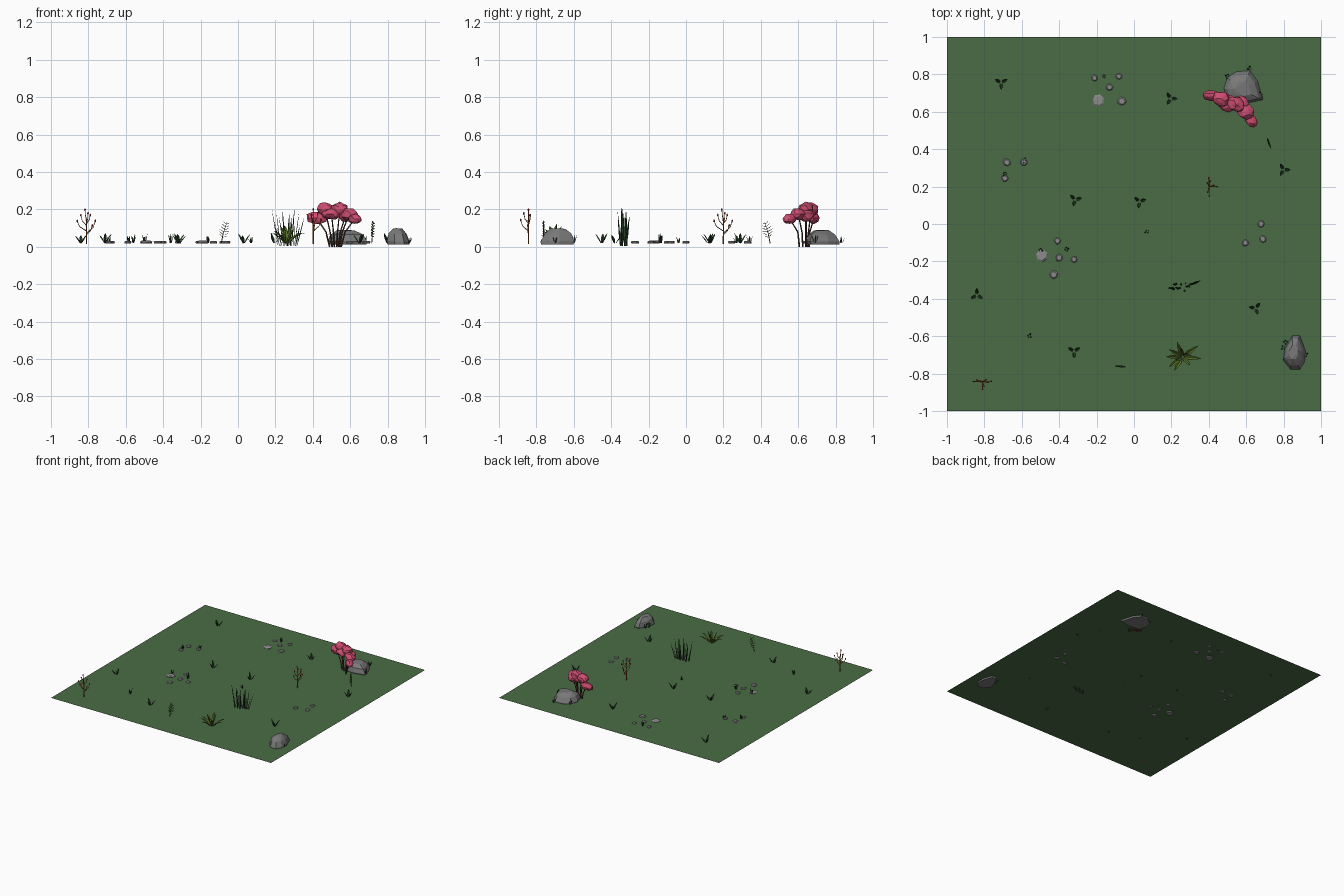
import bpy, bmesh, math, random
from mathutils import Vector, Matrix

if "Cube" in bpy.data.objects:
    bpy.data.objects.remove(bpy.data.objects["Cube"])

random.seed(4)
G = 0.024                      # ground height
Z = Vector((0, 0, 1))


def material(name, r, g, b):
    m = bpy.data.materials.new(name)
    m.diffuse_color = (r, g, b, 1)
    m.use_nodes = True
    m.node_tree.nodes["Principled BSDF"].inputs["Base Color"].default_value = m.diffuse_color
    return m


GROUND = material("meadow green", 0.069, 0.152, 0.060)
GRASS = material("dark grass green", 0.024, 0.060, 0.024)
LEAF = material("olive leaf", 0.095, 0.170, 0.022)
FERN = material("fern green", 0.050, 0.130, 0.030)
ROCK = material("boulder grey", 0.190, 0.190, 0.190)
PEBBLE = material("pebble grey", 0.260, 0.260, 0.260)
PINK = material("blossom pink", 0.620, 0.075, 0.165)
BARK = material("bush bark", 0.085, 0.035, 0.028)
TWIG = material("orange twig", 0.380, 0.120, 0.025)
BERRY = material("berry red", 0.420, 0.030, 0.018)


def finish(name, bm, mat):
    me = bpy.data.meshes.new(name)
    bm.to_mesh(me)
    bm.free()
    me.materials.append(mat)
    ob = bpy.data.objects.new(name, me)
    bpy.context.collection.objects.link(ob)
    return ob


def blade(bm, base, tip, w, sag=0.0):
    """Creased pointed leaf from base to tip, bowed upwards by sag."""
    base, tip = Vector(base), Vector(tip)
    d = tip - base
    side = d.cross(Z)
    side = side.normalized() if side.length > 1e-5 else Vector((1, 0, 0))
    fold = side.cross(d).normalized() * w * 0.25
    rows = []
    for t, k in ((0, 0.5), (0.35, 1), (0.7, 0.75)):
        p = base.lerp(tip, t) + Z * sag * 4 * t * (1 - t)
        rows.append([bm.verts.new(p - side * w * k / 2),
                     bm.verts.new(p - fold * k),
                     bm.verts.new(p + side * w * k / 2)])
    end = bm.verts.new(tip)
    for a, b in zip(rows, rows[1:]):
        for i in (0, 1):
            bm.faces.new((a[i], a[i + 1], b[i + 1], b[i]))
    for i in (0, 1):
        bm.faces.new((rows[-1][i], rows[-1][i + 1], end))


def rod(bm, a, b, r1, r2, n=5):
    a, b = Vector(a), Vector(b)
    mat = Matrix.Translation((a + b) / 2) @ (b - a).to_track_quat('Z', 'Y').to_matrix().to_4x4()
    bmesh.ops.create_cone(bm, cap_ends=True, segments=n, radius1=r1, radius2=r2,
                          depth=(b - a).length, matrix=mat)


def rock(bm, outline, levels, shift=(0, 0), jitter=0.0):
    """Convex faceted stone: the outline scaled at each (height, scale) level."""
    cx = sum(p[0] for p in outline) / len(outline)
    cy = sum(p[1] for p in outline) / len(outline)
    top = levels[-1][0]
    vs = []
    for z, s in levels:
        k = z / top
        for x, y in outline:
            vs.append(bm.verts.new((cx + (x - cx) * s + shift[0] * k,
                                    cy + (y - cy) * s + shift[1] * k,
                                    z + random.uniform(-jitter, jitter) * k)))
    res = bmesh.ops.convex_hull(bm, input=vs)
    junk = {v for v in res["geom_interior"] + res["geom_unused"]
            if isinstance(v, bmesh.types.BMVert)}
    bmesh.ops.delete(bm, geom=list(junk), context='VERTS')


# Ground sheet
bm = bmesh.new()
bmesh.ops.create_grid(bm, x_segments=1, y_segments=1, size=1,
                      matrix=Matrix.Translation((0, 0, G)))
finish("ground", bm, GROUND)

# Boulders
bm = bmesh.new()
rock(bm, [(.48, .73), (.50, .79), (.55, .82), (.62, .825), (.66, .77), (.69, .67), (.60, .65), (.50, .66)],
     [(0.012, .96), (0.03, 1), (0.065, .82), (0.088, .45)], (0, -0.015), 0.004)
finish("back_boulder", bm, ROCK)
bm = bmesh.new()
rock(bm, [(.85, -.60), (.89, -.60), (.92, -.68), (.915, -.74), (.89, -.78), (.84, -.78), (.80, -.73), (.81, -.67)],
     [(0.012, .97), (0.03, 1), (0.07, .80), (0.097, .42)], (-0.01, 0.01), 0.005)
finish("front_boulder", bm, ROCK)

# Flat pebbles: x, y, radius
bm = bmesh.new()
for x, y, r in ((-.21, .78, .019), (-.08, .79, .019), (-.13, .73, .02), (-.19, .66, .034), (-.065, .655, .024),
                (-.68, .33, .022), (-.59, .33, .021), (-.69, .245, .02), (.68, 0, .019), (.69, -.08, .02),
                (.595, -.1, .02), (-.41, -.09, .02), (-.49, -.17, .034), (-.40, -.18, .02),
                (-.32, -.19, .018), (-.43, -.27, .023)):
    a0 = random.random() * 6
    ring = []
    for i in range(7):
        a, q = a0 + i * math.tau / 7, r * random.uniform(.85, 1.08)
        ring.append((x + q * math.cos(a), y + q * math.sin(a)))
    rock(bm, ring, [(0.018, .9), (0.027, 1), (0.031 + r * 0.06, .7)])
finish("pebbles", bm, PEBBLE)

# Three-bladed grass tufts: x, y, turn
bm = bmesh.new()
for x, y, turn in ((-.71, .755, 30), (.195, .67, 0), (.80, .29, 0), (-.315, .13, 15), (.03, .12, 20),
                   (-.84, -.38, 90), (-.32, -.68, 30), (.65, -.45, 50)):
    for k in range(3):
        a = math.radians(turn + 120 * k)
        c, s = math.cos(a), math.sin(a)
        blade(bm, (x + .004 * c, y + .004 * s, G - .004),
              (x + .038 * c, y + .038 * s, G + random.uniform(.035, .05)), .017, .004)
finish("grass_tufts", bm, GRASS)

# Small upright sprouts beside stones and in the open: x, y, height
bm = bmesh.new()
for x, y, h in ((-.16, .79, .045), (-.69, .27, .04), (-.585, .34, .045), (-.50, -.14, .055), (-.36, -.135, .05),
                (.07, -.04, .035), (-.56, -.60, .045), (.81, -.63, .05), (.80, -.66, .04), (.915, -.70, .03),
                (.50, .79, .045), (.62, .83, .035), (.68, .69, .04)):
    a0 = random.random() * 6
    for k in range(4):
        a = a0 + k * 1.6
        q = random.uniform(.006, .02)
        blade(bm, (x + .004 * math.cos(a), y + .004 * math.sin(a), G - .004),
              (x + q * math.cos(a), y + q * math.sin(a), G + h * random.uniform(.6, 1)), .008)
finish("grass_sprouts", bm, GRASS)

# Clump of tall reeds
bm = bmesh.new()
for i in range(15):
    t = i / 14 * 2 - 1
    x, y = .265 + .05 * t, -.33 + random.uniform(-.025, .025)
    h = (.185, .11, .165, .09, .14)[i % 5]
    blade(bm, (x, y, 0.005), (x + .035 * t + random.uniform(-.012, .012),
                              y + random.uniform(-.02, .02), G + h), .012)
finish("tall_reeds", bm, GRASS)

# Broad-leaved rosette: leaf tip positions
bm = bmesh.new()
for x, y, h in ((.17, -.71, .05), (.185, -.67, .06), (.23, -.63, .05), (.25, -.66, .09), (.345, -.65, .05),
                (.36, -.72, .05), (.30, -.755, .07), (.215, -.785, .04), (.185, -.765, .06),
                (.29, -.69, .10), (.225, -.73, .09)):
    d = (Vector((x, y, 0)) - Vector((.26, -.71, 0))) * .08
    blade(bm, (.26 + d.x, -.71 + d.y, G - .005), (x, y, G + h), .022, .016)
finish("broad_leaf_plant", bm, LEAF)

# Ferns: stalk with paired leaflets in one upright plane
bm = bmesh.new()
for x, y, turn in ((-.09, -.76, -5), (.715, .45, -70)):
    a = math.radians(turn)

    def at(u, z):
        return (x + u * math.cos(a), y + u * math.sin(a), G + z)
    rod(bm, at(0, -.005), at(.012, .05), .0025, .002, 4)
    rod(bm, at(.012, .05), at(.03, .105), .002, .001, 4)
    for i in range(6):
        z = .028 + i * .014
        u, q = .005 + z * .22, .032 - abs(i - 2) * .005
        for s in (-1, 1):
            blade(bm, at(u, z), at(u + s * q, z + .012 - s * .006), .010)
finish("ferns", bm, FERN)

# Orange twig plants with red berries, the second turned a quarter
tips = ((-.05, 0, .115, .06), (.047, .002, .115, .05), (-.03, .008, .145, .09), (.02, .01, .145, .10),
        (0, -.042, .12, .06), (.008, -.025, .155, .10), (-.008, 0, .175, .12), (.03, -.005, .09, .04))
bt, bb = bmesh.new(), bmesh.new()
for x, y, turn in ((-.81, -.842, 0), (.402, .2, 90)):
    place = Matrix.Translation((x, y, G)) @ Matrix.Rotation(math.radians(turn), 4, 'Z')
    rod(bt, place @ Vector((0, 0, -.008)), place @ Vector((0, 0, .12)), .004, .0025)
    for tx, ty, tz, z0 in tips:
        elbow = Vector((tx * .75, ty * .75, z0 + (tz - z0) * .45))
        tip = Vector((tx, ty, tz))
        rod(bt, place @ Vector((0, 0, z0)), place @ elbow, .0025, .002, 4)
        rod(bt, place @ elbow, place @ tip, .002, .0015, 4)
        bmesh.ops.create_icosphere(bb, subdivisions=1, radius=.006,
                                   matrix=place @ Matrix.Translation(tip) @ Matrix.Diagonal((.85, .85, 1.4, 1)))
finish("twig_stems", bt, TWIG)
finish("twig_berries", bb, BERRY)

# Pink bush: faceted foliage clumps along a diagonal, on fanned stems
clumps = ((.42, .685, .155, .058, .028, .034), (.465, .67, .20, .045, .038, .036), (.50, .645, .175, .05, .045, .03),
          (.545, .64, .20, .048, .042, .038), (.575, .645, .165, .04, .04, .03), (.595, .60, .175, .048, .04, .034),
          (.625, .555, .15, .042, .030, .028))
bf, bs = bmesh.new(), bmesh.new()
for i, (x, y, z, rx, ry, rz) in enumerate(clumps):
    turn = math.radians(-10 if i == 0 else -55 if i == 6 else -32)
    m = Matrix.Translation((x, y, z)) @ Matrix.Rotation(turn, 4, 'Z') @ Matrix.Diagonal((rx, ry, rz, 1))
    for v in bmesh.ops.create_icosphere(bf, subdivisions=2, radius=1)["verts"]:
        v.co = m @ (v.co * random.uniform(.86, 1.14))
    foot = Vector((.52 + (x - .52) * .3, .64 + (y - .64) * .4, 0.0))
    mid = Vector((.52 + (x - .52) * .5, .64 + (y - .64) * .5, .08))
    rod(bs, foot, mid, .005, .004)
    rod(bs, mid, (x, y, z), .004, .003)
finish("bush_foliage", bf, PINK)
finish("bush_stems", bs, BARK)
